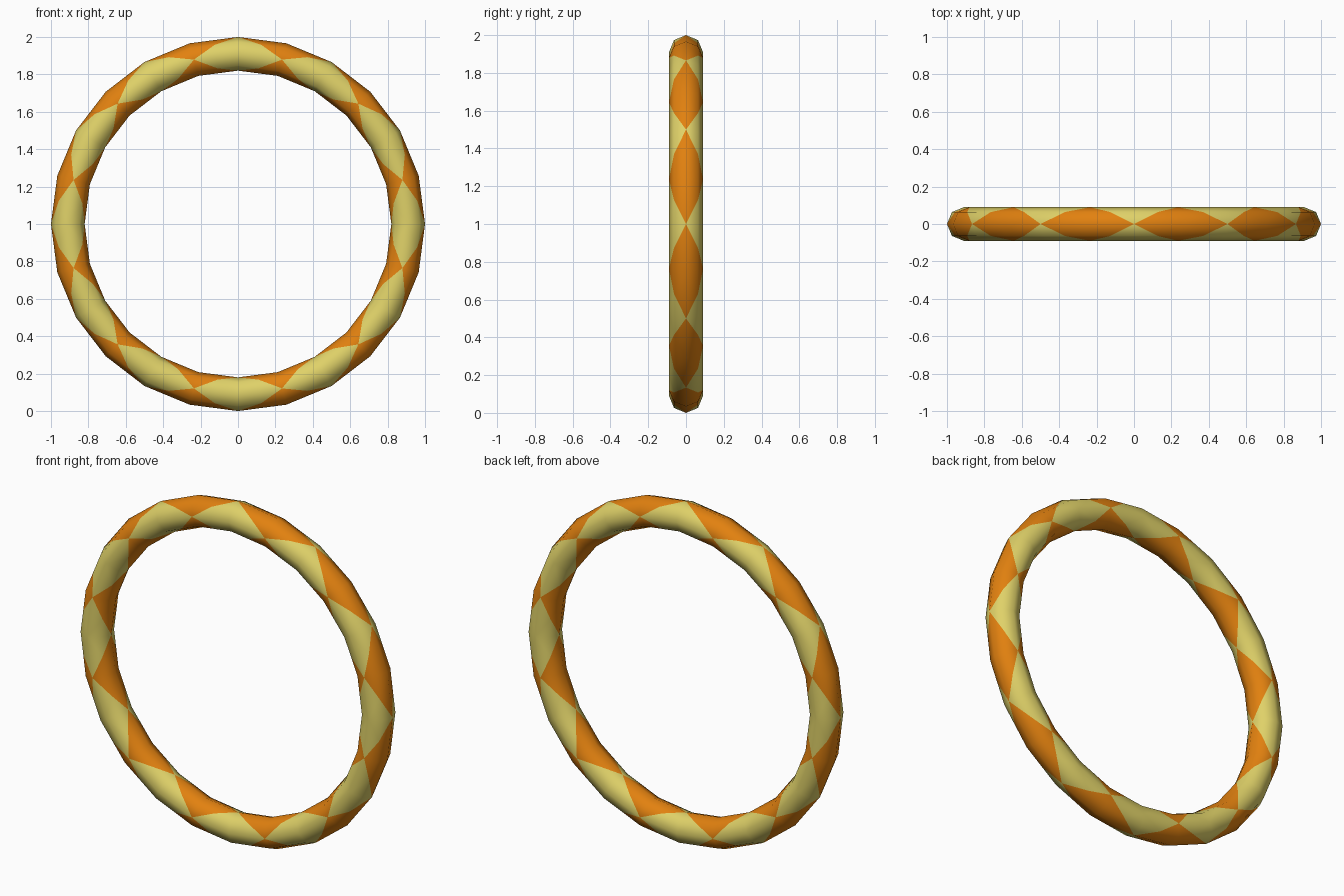
import bpy, bmesh, math

if "Cube" in bpy.data.objects:
    bpy.data.objects.remove(bpy.data.objects["Cube"])

R, r = 0.91, 0.09        # ring radius, tube radius
SEG, SIDES = 24, 8       # low-poly resolution
HALF = SEG * 2           # half steps, used to cut the diamonds


def material(name, col):
    m = bpy.data.materials.new(name)
    m.diffuse_color = (*col, 1)
    m.use_nodes = True
    m.node_tree.nodes["Principled BSDF"].inputs["Base Color"].default_value = m.diffuse_color
    return m


def ring_point(k, j):
    a, p = 2 * math.pi * k / SEG, 2 * math.pi * j / SIDES
    d = R + r * math.cos(p)
    return d * math.cos(a), -r * math.sin(p), 1 + d * math.sin(a)


def tube_point(i, j):
    # odd half steps lie in the middle of the straight segment
    a, b = ring_point(i // 2, j), ring_point((i + 1) // 2, j)
    return [(s + t) / 2 for s, t in zip(a, b)]


# hoop: tube with diagonal cuts along the diamond borders
bm = bmesh.new()
grid = [[bm.verts.new(tube_point(i, j)) for j in range(SIDES)] for i in range(HALF)]


def add_tri(corners):
    f = bm.faces.new([grid[i % HALF][j % SIDES] for i, j in corners])
    u = sum(c[0] for c in corners) / 3
    v = sum(c[1] for c in corners) / 3
    # orange diamonds sit on the outer and inner rim, between the yellow ones
    du = abs(u % 4 - 2)
    dv = min(v % 4, 4 - v % 4)
    f.material_index = 1 if du + dv < 2 else 0
    f.smooth = True


for i in range(HALF):
    for j in range(SIDES):
        a, b, c, d = (i, j), (i + 1, j), (i + 1, j + 1), (i, j + 1)
        if (i + j) % 2 == 0:
            add_tri((a, b, c))
            add_tri((a, c, d))
        else:
            add_tri((a, b, d))
            add_tri((b, c, d))

bmesh.ops.recalc_face_normals(bm, faces=bm.faces[:])
mesh = bpy.data.meshes.new("hoop")
bm.to_mesh(mesh)
bm.free()
mesh.materials.append(material("pale yellow", (0.74, 0.64, 0.14)))
mesh.materials.append(material("orange", (0.76, 0.22, 0.005)))
hoop = bpy.data.objects.new("hoop", mesh)
bpy.context.collection.objects.link(hoop)
